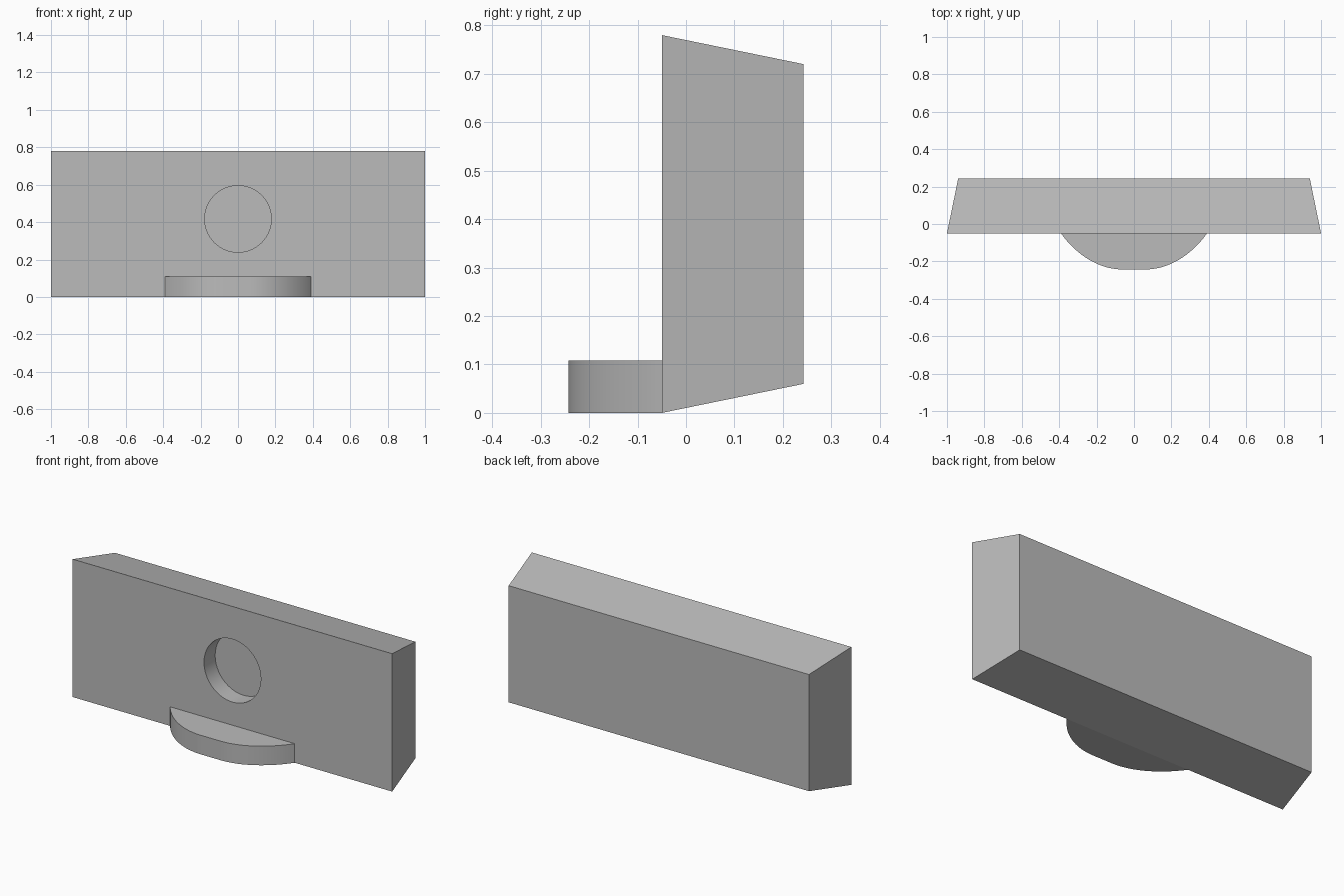
import bpy
import bmesh
import math
from mathutils import Matrix, Vector, geometry

cube = bpy.data.objects.get("Cube")
if cube:
    bpy.data.objects.remove(cube, do_unlink=True)

grey = bpy.data.materials.new("plain grey")
grey.use_nodes = True
colour = (0.5, 0.5, 0.5, 1)
grey.diffuse_color = colour
grey.node_tree.nodes["Principled BSDF"].inputs["Base Color"].default_value = colour

HEIGHT, FRONT, BACK, INSET = 0.78, -0.05, 0.243, 0.06


def make_object(name, bm):
    bmesh.ops.recalc_face_normals(bm, faces=bm.faces)
    mesh = bpy.data.meshes.new(name)
    bm.to_mesh(mesh)
    bm.free()
    mesh.materials.append(grey)
    obj = bpy.data.objects.new(name, mesh)
    bpy.context.collection.objects.link(obj)
    return obj


def smooth(obj):
    bpy.ops.object.select_all(action="DESELECT")
    obj.select_set(True)
    bpy.context.view_layer.objects.active = obj
    bpy.ops.object.shade_smooth_by_angle(angle=math.radians(30))


# Block tapering towards the back
bm = bmesh.new()
bmesh.ops.create_cube(bm, size=1)
for v in bm.verts:
    inset = INSET if v.co.y > 0 else 0
    v.co = Vector((math.copysign(1 - inset, v.co.x),
                   BACK if v.co.y > 0 else FRONT,
                   HEIGHT - inset if v.co.z > 0 else inset))
block = make_object("tapered_block", bm)

# Shallow round recess in the front face
bm = bmesh.new()
bmesh.ops.create_cone(bm, cap_ends=True, segments=64, radius1=0.178, radius2=0.178, depth=0.2,
                      matrix=Matrix.Translation((0, FRONT, 0.417)) @ Matrix.Rotation(math.pi / 2, 4, "X"))
cutter = make_object("recess_cutter", bm)
cutter.hide_render = True
cutter.hide_set(True)
cut = block.modifiers.new("round_recess", "BOOLEAN")
cut.operation = "DIFFERENCE"
cut.solver = "EXACT"
cut.object = cutter
bpy.context.view_layer.objects.active = block
block.select_set(True)
bpy.ops.object.modifier_apply(modifier=cut.name)
bpy.data.objects.remove(cutter, do_unlink=True)
smooth(block)

# Bowed shelf at the foot of the front face
side = geometry.interpolate_bezier(Vector((0.39, FRONT, 0)), Vector((0.32, -0.15, 0)),
                                   Vector((0.2, -0.243, 0)), Vector((0.06, -0.243, 0)), 24)
outline = side + [Vector((-p.x, p.y, 0)) for p in reversed(side)]
bm = bmesh.new()
base = bm.faces.new([bm.verts.new(p) for p in outline])
top = bmesh.ops.extrude_face_region(bm, geom=[base])["geom"]
bmesh.ops.translate(bm, vec=(0, 0, 0.108), verts=[g for g in top if isinstance(g, bmesh.types.BMVert)])
smooth(make_object("bowed_shelf", bm))
